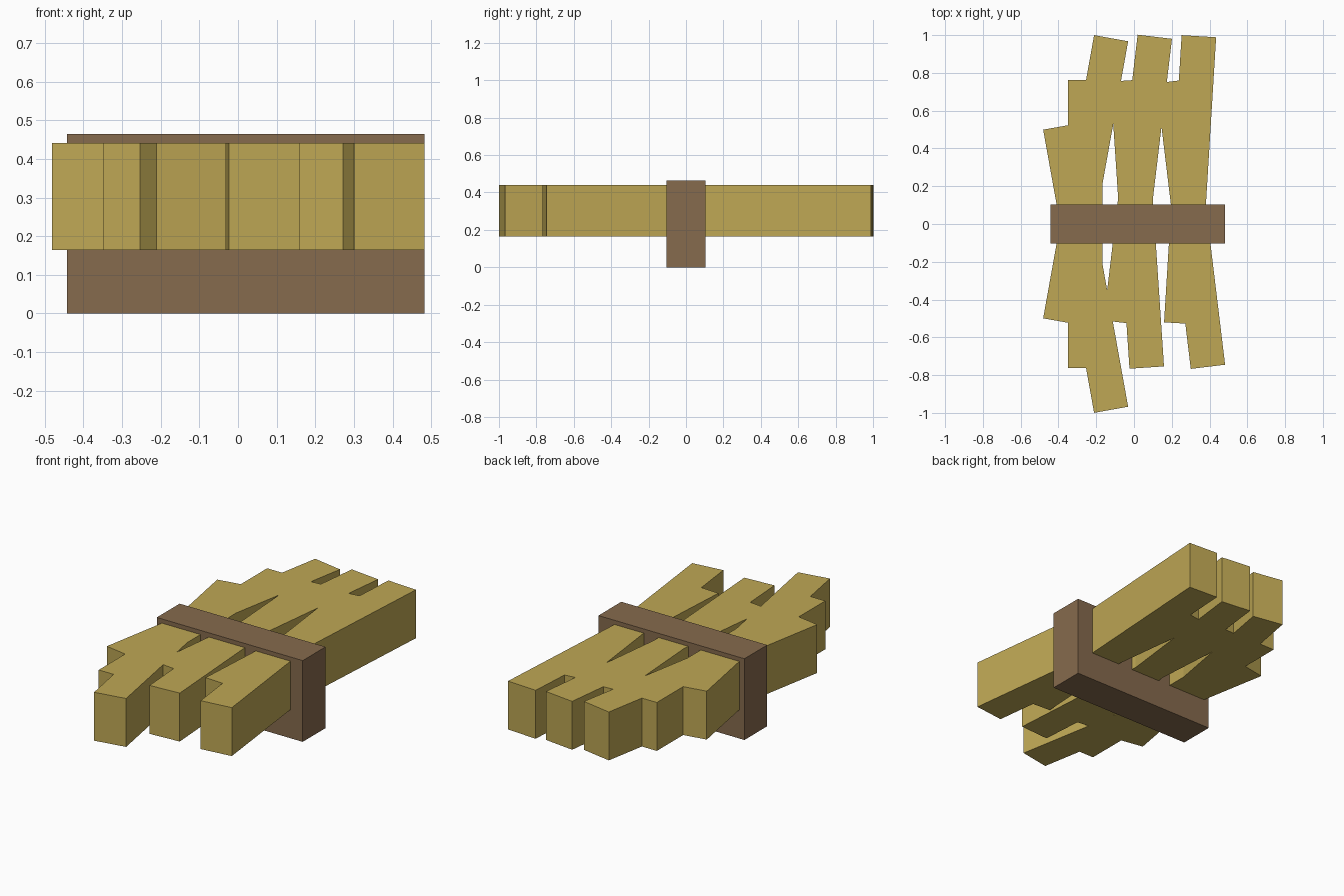
import bpy
from math import radians

if "Cube" in bpy.data.objects:
    bpy.data.objects.remove(bpy.data.objects["Cube"])


def material(name, color):
    m = bpy.data.materials.new(name)
    m.diffuse_color = (*color, 1)
    m.use_nodes = True
    m.node_tree.nodes["Principled BSDF"].inputs["Base Color"].default_value = m.diffuse_color
    return m


def box(name, center, size, mat, turn=0):
    bpy.ops.mesh.primitive_cube_add(size=1, location=center)
    ob = bpy.context.object
    ob.name = name
    ob.scale = size
    bpy.ops.object.transform_apply(location=False, rotation=False, scale=True)
    ob.rotation_euler.z = radians(turn)
    ob.data.materials.append(mat)
    return ob


straw = material("straw", (0.52, 0.39, 0.09))
brown = material("band_brown", (0.24, 0.145, 0.075))

# Bundle of equal stalks: x, y, turn in degrees
stalks = [
    (-0.257, 0.000, 0.0),
    (-0.256, 0.234, -10.2),
    (-0.256, -0.234, 10.2),
    (0.020, 0.235, -6.8),
    (0.017, 0.000, 3.8),
    (0.297, 0.234, -3.5),
    (0.300, 0.000, 6.9),
]
for i, (x, y, turn) in enumerate(stalks, 1):
    box(f"stalk_{i}", (x, y, 0.3025), (0.183, 1.523, 0.277), straw, turn)

# Band wrapped round the middle
box("band", (0.02, 0, 0.2325), (0.924, 0.206, 0.465), brown)
